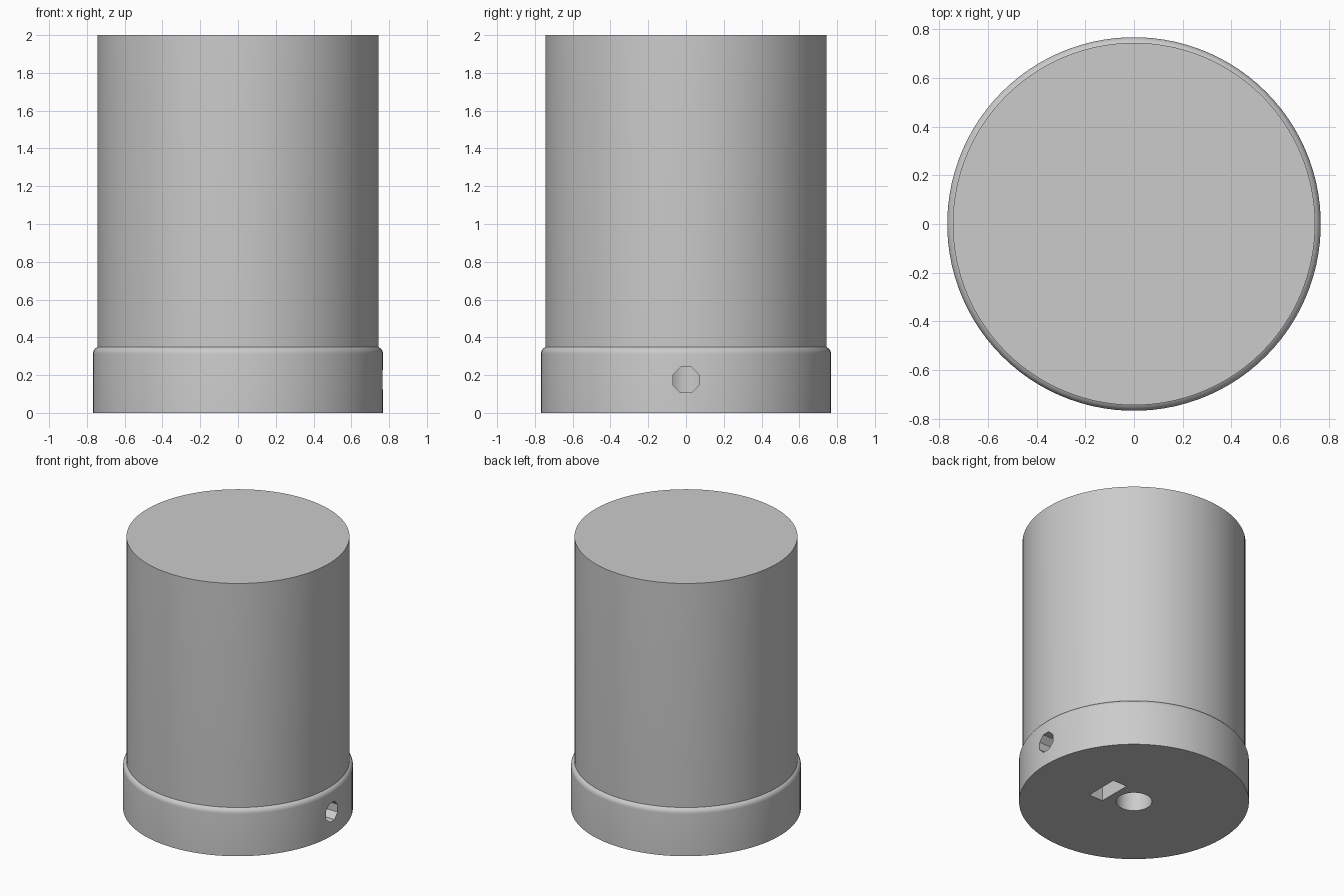
import bpy, bmesh
from math import radians, cos, sin, pi

cube = bpy.data.objects.get("Cube")
if cube:
    bpy.data.objects.remove(cube, do_unlink=True)

SEGMENTS = 100
grey = bpy.data.materials.new("plain grey")
grey.use_nodes = True
colour = (0.6, 0.6, 0.6, 1)
grey.diffuse_color = colour
grey.node_tree.nodes["Principled BSDF"].inputs["Base Color"].default_value = colour


def revolve(name, profile, segments):
    """Spin a (radius, height) profile around z and cap both ends."""
    bm = bmesh.new()
    rings = []
    for r, z in profile:
        angles = [2 * pi * (i + 0.5) / segments for i in range(segments)]
        rings.append([bm.verts.new((r * cos(a), r * sin(a), z)) for a in angles])
    for low, high in zip(rings, rings[1:]):
        for i in range(segments):
            j = (i + 1) % segments
            bm.faces.new((low[i], low[j], high[j], high[i]))
    bm.faces.new(rings[0][::-1])
    bm.faces.new(rings[-1])
    mesh = bpy.data.meshes.new(name)
    bm.to_mesh(mesh)
    bm.free()
    mesh.materials.append(grey)
    obj = bpy.data.objects.new(name, mesh)
    bpy.context.collection.objects.link(obj)
    return obj


# Knob: wide collar with a rounded shoulder, then a straight grip
shoulder = [(0.728 + 0.04 * cos(radians(a)), 0.312 + 0.04 * sin(radians(a)))
            for a in range(0, 66, 13)]
profile = [(0.768, 0)] + shoulder + [(0.745, 0.35), (0.745, 2)]
knob = revolve("knob", profile, SEGMENTS)

# Shaft bore up from the underside
bore = revolve("shaft_bore_cutter", [(0.12, -0.1), (0.12, 0.55)], 48)

# Eight-sided screw hole from the +x side into the bore
screw = revolve("screw_hole_cutter", [(0.074, 0), (0.074, 1)], 8)
screw.rotation_euler = (0, pi / 2, 0)
screw.location.z = 0.175

# Nut slot across the screw hole, open at the underside
bpy.ops.mesh.primitive_cube_add(size=1, location=(0.228, 0, 0.1))
slot = bpy.context.object
slot.name = "nut_slot_cutter"
slot.scale = (0.115, 0.25, 0.4)
slot.data.materials.append(grey)

# Cut the openings and apply the cuts
bpy.context.view_layer.objects.active = knob
for cutter in (bore, screw, slot):
    cut = knob.modifiers.new(cutter.name, "BOOLEAN")
    cut.operation = "DIFFERENCE"
    cut.solver = "EXACT"
    cut.object = cutter
    bpy.ops.object.modifier_apply(modifier=cut.name)
    bpy.data.objects.remove(cutter, do_unlink=True)

bpy.ops.object.select_all(action="DESELECT")
knob.select_set(True)
bpy.ops.object.shade_smooth_by_angle(angle=radians(30))
